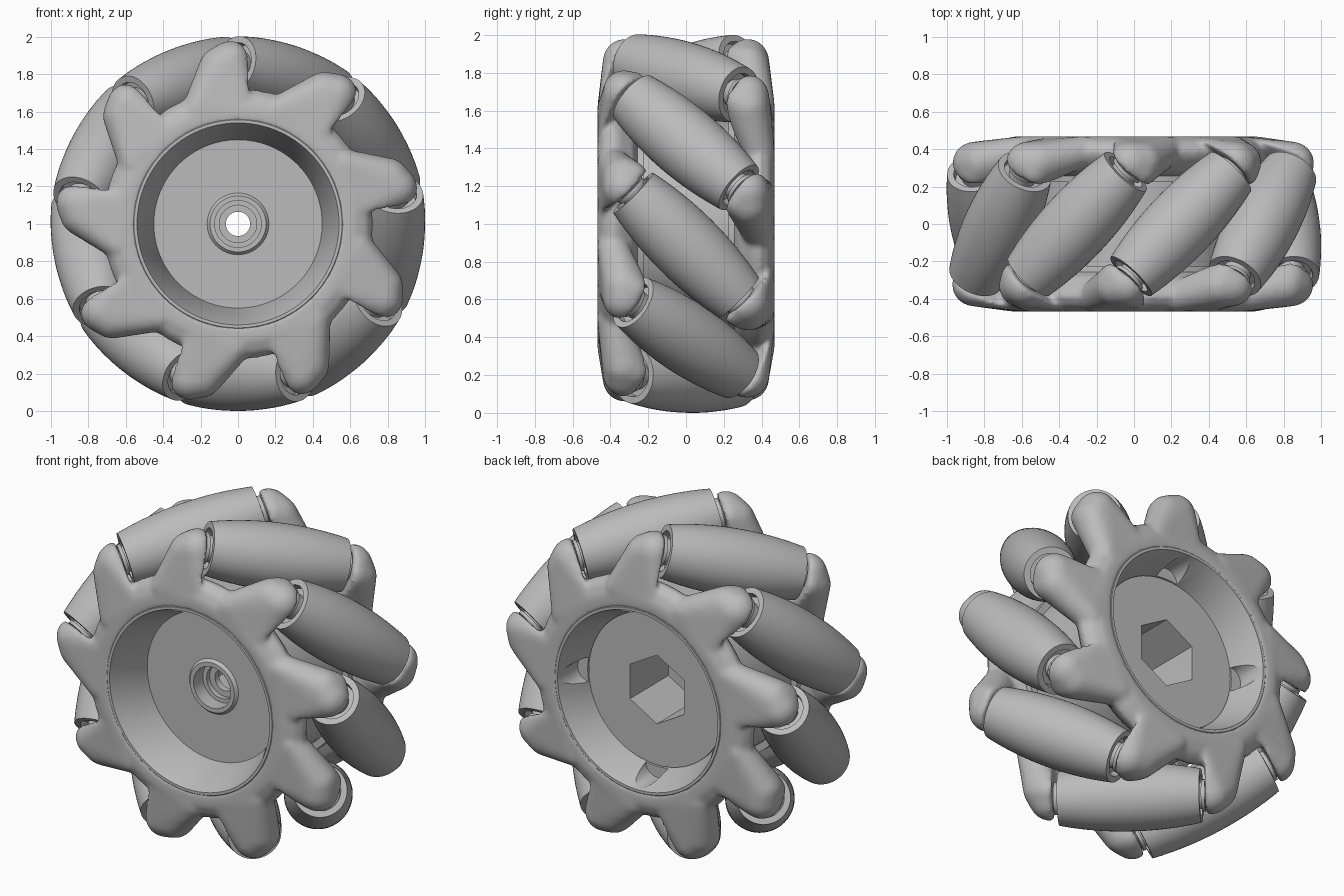
import bpy, bmesh
from math import pi, cos, sin, sqrt, radians
from mathutils import Matrix, Vector

cube = bpy.data.objects.get("Cube")
if cube:
    bpy.data.objects.remove(cube)

COUNT = 9
STEP = 2 * pi / COUNT
FIRST = radians(72)          # angle of the first roller
AXIS_R = 0.81                # distance of roller axles from the hub
HALF = 0.395                 # half length of a roller

# Wheel frame: x right, y up, z towards the front
WHEEL = Matrix.Translation((0, 0, 1)) @ Matrix.Rotation(pi / 2, 4, 'X')
FLIP = Matrix.Rotation(pi, 4, Vector((cos(FIRST), sin(FIRST), 0)))

grey = bpy.data.materials.new("grey plastic")
grey.use_nodes = True
colour = (0.5, 0.5, 0.5, 1)
grey.diffuse_color = colour
grey.node_tree.nodes["Principled BSDF"].inputs["Base Color"].default_value = colour


def shade(ob):
    bpy.ops.object.select_all(action='DESELECT')
    ob.select_set(True)
    bpy.context.view_layer.objects.active = ob
    bpy.ops.object.shade_smooth_by_angle(angle=radians(30))


def add(name, bm, matrix=WHEEL):
    bmesh.ops.recalc_face_normals(bm, faces=bm.faces)
    mesh = bpy.data.meshes.new(name)
    bm.to_mesh(mesh)
    bm.free()
    mesh.materials.append(grey)
    ob = bpy.data.objects.new(name, mesh)
    bpy.context.collection.objects.link(ob)
    ob.matrix_world = matrix
    return ob


def lathe(profile, steps):
    """Closed (radius, z) outline turned about z."""
    bm = bmesh.new()
    rings = [[bm.verts.new((r * cos(a), r * sin(a), z)) for r, z in profile]
             for a in (2 * pi * i / steps for i in range(steps))]
    n = len(profile)
    for i in range(steps):
        a, b = rings[i], rings[(i + 1) % steps]
        for j in range(n):
            k = (j + 1) % n
            bm.faces.new((a[j], b[j], b[k], a[k]))
    return bm


def carve(target, radius, sides, matrix, depth):
    """Cut a straight prism out of a part."""
    bm = bmesh.new()
    bmesh.ops.create_cone(bm, cap_ends=True, segments=sides, radius1=radius,
                          radius2=radius, depth=depth)
    tool = add("cutter", bm, WHEEL @ matrix)
    mod = target.modifiers.new("cut", 'BOOLEAN')
    mod.operation = 'DIFFERENCE'
    mod.solver = 'EXACT'
    mod.object = tool
    bpy.context.view_layer.objects.active = target
    bpy.ops.object.modifier_apply(modifier=mod.name)
    bpy.data.objects.remove(tool)


# Hub drum with a front boss, a through bore and a hexagon socket at the back
hub = add("hub", lathe([(.065, .13), (.10, .13), (.10, .16), (.125, .16), (.125, .25),
                        (.15, .25), (.165, .232), (.55, .232), (.55, -.23),
                        (.46, -.23), (.46, -.28), (.065, -.28)], 64))
carve(hub, .21, 6, Matrix.Translation((0, 0, -.16)), .5)
shade(hub)

# Chamfered collars around the hub openings, the back one with four grooves
COLLAR = [(.45, .235), (.54, .467), (.556, .467), (.60, .43), (.59, .225), (.45, .225)]
shade(add("front_collar", lathe(COLLAR, 96)))
back_collar = add("back_collar", lathe(COLLAR, 96), WHEEL @ FLIP)
for i in range(4):
    a = i * pi / 2
    carve(back_collar, .075, 32,
          Matrix.Translation((.46 * cos(a), .46 * sin(a), -.43)), .3)
shade(back_collar)


# Crown: a ring with nine slanted fingers, blended into one smooth body
def finger(bm, turn):
    part = bmesh.new()
    balls = [((-.04, .865, .325), .115), ((-.09, .86, .285), .09),
             ((-.10, .835, .33), .11), ((.03, .62, .365), .10),
             ((-.22, .61, .39), .08)]
    for centre, radius in balls:
        bmesh.ops.create_icosphere(part, subdivisions=3, radius=radius,
                                   matrix=Matrix.Translation(centre))
    hull = bmesh.ops.convex_hull(part, input=part.verts)
    junk = {g for g in hull["geom_interior"] + hull["geom_unused"]
            if isinstance(g, bmesh.types.BMVert)}
    bmesh.ops.delete(part, geom=list(junk), context='VERTS')
    # flat face square to the roller axle
    axis = Vector((-sin(FIRST), cos(FIRST), 1)).normalized()
    cut = bmesh.ops.bisect_plane(part, geom=part.verts[:] + part.edges[:] + part.faces[:],
                                 plane_co=axis * (HALF + .03), plane_no=axis, clear_inner=True)
    rim = [e for e in cut["geom_cut"] if isinstance(e, bmesh.types.BMEdge)]
    bmesh.ops.contextual_create(part, geom=rim)
    part.transform(Matrix.Rotation(turn, 4, 'Z'))
    mesh = bpy.data.meshes.new("finger_piece")
    part.to_mesh(mesh)
    part.free()
    bm.from_mesh(mesh)
    bpy.data.meshes.remove(mesh)


def crown(name, matrix):
    bm = lathe([(.546, .468), (.625, .468), (.69, .44), (.725, .39),
                (.71, .35), (.65, .28), (.56, .245)], 96)
    for i in range(COUNT):
        finger(bm, i * STEP)
    ob = add(name, bm, matrix)
    remesh = ob.modifiers.new("blend", 'REMESH')
    remesh.mode = 'VOXEL'
    remesh.voxel_size = .014
    remesh.use_smooth_shade = True
    smooth = ob.modifiers.new("soften", 'SMOOTH')
    smooth.factor = .5
    smooth.iterations = 10


crown("front_crown", WHEEL)
crown("back_crown", WHEEL @ FLIP)

# Barrel rollers at 45 degrees, each on an axle with washers
barrel = []
for i in range(17):
    s = HALF * (i / 8 - 1)
    barrel.append((sqrt(1 - s * s / 2) - AXIS_R, s))
ROLLER = barrel + [(.115, HALF), (.11, HALF - .04), (.06, HALF - .04),
                   (.06, .04 - HALF), (.11, .04 - HALF), (.115, -HALF)]
AXLE = [(.01, -.48), (.07, -.48), (.07, -.42), (.09, -.42), (.09, -.40), (.075, -.40),
        (.075, .40), (.09, .40), (.09, .42), (.07, .42), (.07, .48), (.01, .48)]
for i in range(COUNT):
    place = (WHEEL @ Matrix.Rotation(FIRST + i * STEP, 4, 'Z')
             @ Matrix.Translation((AXIS_R, 0, 0)) @ Matrix.Rotation(-pi / 4, 4, 'X'))
    shade(add(f"roller_{i + 1}", lathe(ROLLER, 48), place))
    shade(add(f"axle_{i + 1}", lathe(AXLE, 32), place))
